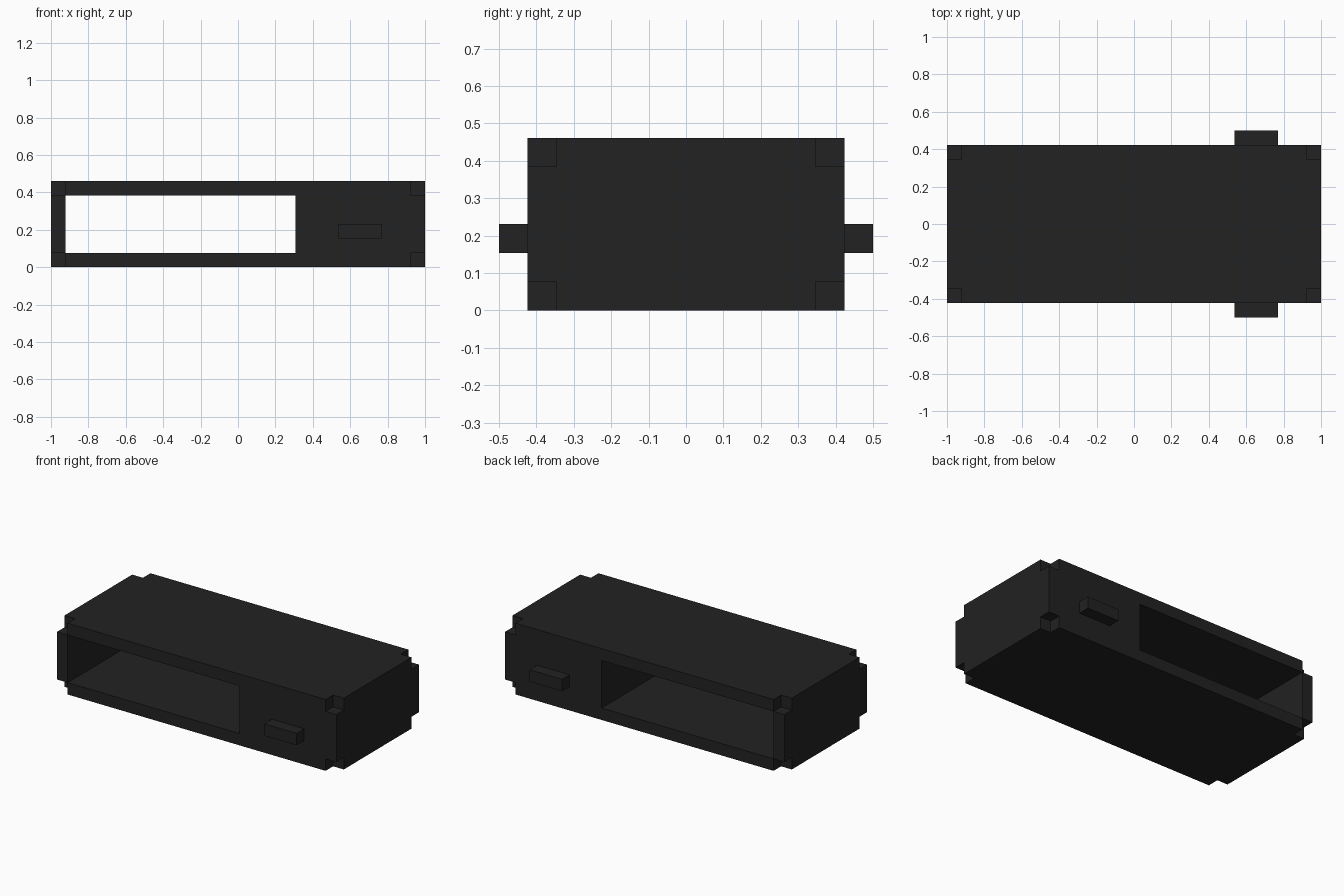
import bpy, bmesh
from mathutils import Vector

U = 1 / 13  # one module of the design

cube = bpy.data.objects.get("Cube")
if cube:
    bpy.data.objects.remove(cube, do_unlink=True)

mat = bpy.data.materials.new("charcoal")
mat.use_nodes = True
COLOR = (0.016, 0.016, 0.016, 1)
mat.diffuse_color = COLOR
mat.node_tree.nodes["Principled BSDF"].inputs["Base Color"].default_value = COLOR


def block(name, xs, ys, zs, solid):
    """Skin of the solid cells of a box divided at the given planes (in modules)."""
    planes = (xs, ys, zs)
    size = [len(p) - 1 for p in planes]

    def filled(c):
        return all(0 <= c[a] < size[a] for a in range(3)) and solid(*c)

    bm = bmesh.new()
    cells = [(i, j, k) for i in range(size[0]) for j in range(size[1])
             for k in range(size[2]) if solid(i, j, k)]
    for cell in cells:
        for a in range(3):
            b, c = (a + 1) % 3, (a + 2) % 3
            for side in (0, 1):
                near = list(cell)
                near[a] += 2 * side - 1
                if filled(near):
                    continue
                corners = []
                for u, v in ((0, 0), (1, 0), (1, 1), (0, 1)):
                    p = Vector((0, 0, 0))
                    p[a] = planes[a][cell[a] + side]
                    p[b] = planes[b][cell[b] + u]
                    p[c] = planes[c][cell[c] + v]
                    corners.append(bm.verts.new(p * U))
                bm.faces.new(corners if side else corners[::-1])
    bmesh.ops.remove_doubles(bm, verts=bm.verts, dist=1e-5)
    mesh = bpy.data.meshes.new(name)
    bm.to_mesh(mesh)
    bm.free()
    mesh.materials.append(mat)
    obj = bpy.data.objects.new(name, mesh)
    bpy.context.collection.objects.link(obj)
    return obj


# Body: notched at all eight corners, with a window running front to back
def body_solid(i, j, k):
    corner = i in (0, 3) and j in (0, 2) and k in (0, 2)
    window = i == 1 and k == 1
    return not corner and not window


block("body", (-13, -12, 4, 12, 13), (-5.5, -4.5, 4.5, 5.5), (0, 1, 5, 6), body_solid)

# Small bars on the front and back
for name, ys in (("front_bar", (-6.5, -5.5)), ("back_bar", (5.5, 6.5))):
    block(name, (7, 10), ys, (2, 3), lambda i, j, k: True)
